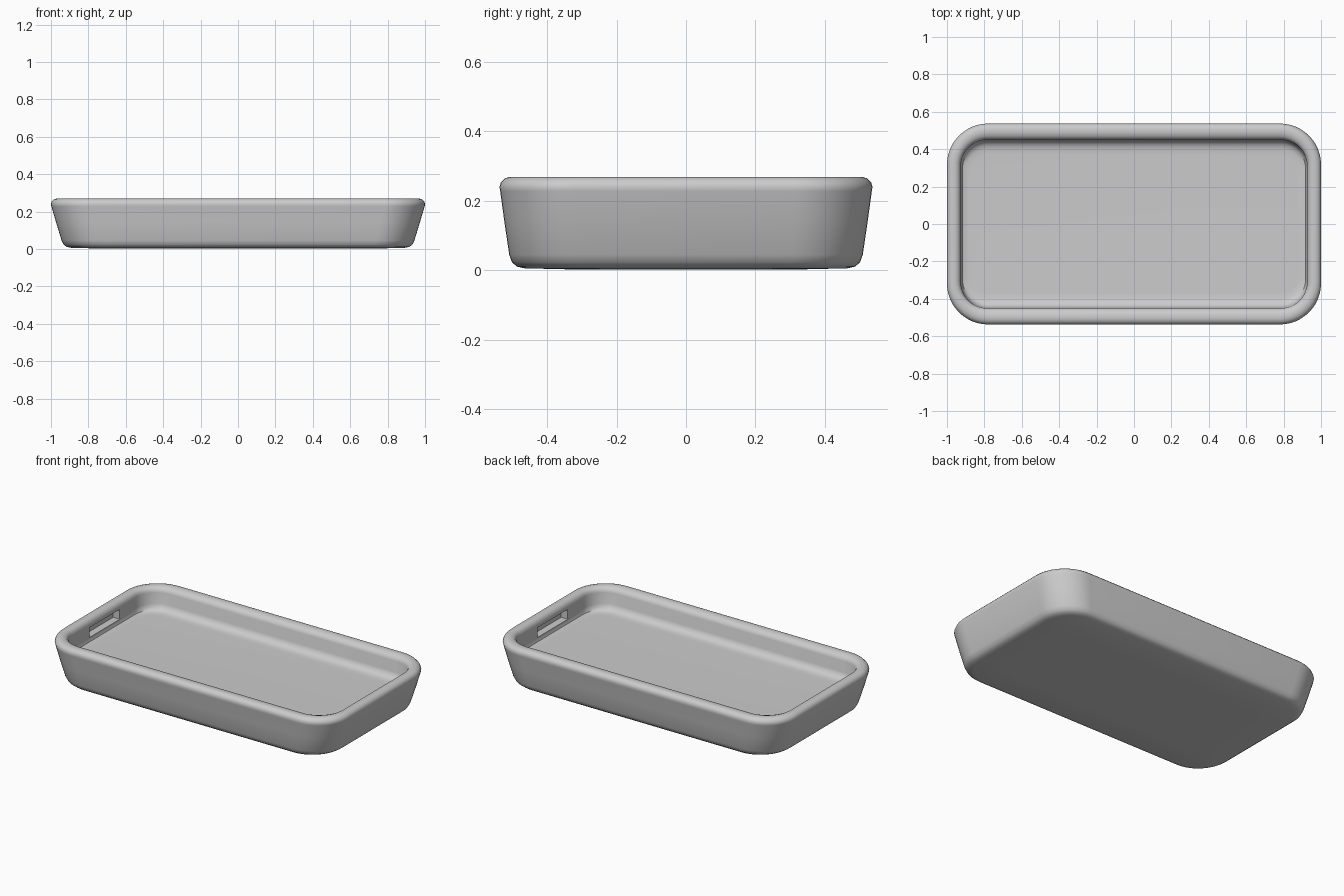
import bpy, bmesh, math

if "Cube" in bpy.data.objects:
    bpy.data.objects.remove(bpy.data.objects["Cube"])

CORNER = 12  # segments per rounded corner


def rounded_ring(bm, hx, hy, r, z):
    """Rounded rectangle loop of half size hx, hy and corner radius r."""
    verts = []
    for i, (sx, sy) in enumerate([(1, 1), (-1, 1), (-1, -1), (1, -1)]):
        for k in range(CORNER + 1):
            a = math.pi / 2 * (i + k / CORNER)
            verts.append(bm.verts.new((sx * (hx - r) + r * math.cos(a),
                                       sy * (hy - r) + r * math.sin(a), z)))
    return verts


def loft(name, sections):
    bm = bmesh.new()
    rings = [rounded_ring(bm, *s) for s in sections]
    for a, b in zip(rings, rings[1:]):
        n = len(a)
        for i in range(n):
            j = (i + 1) % n
            bm.faces.new((a[i], a[j], b[j], b[i]))
    bm.faces.new(rings[0][::-1])
    bm.faces.new(rings[-1])
    bmesh.ops.recalc_face_normals(bm, faces=bm.faces)
    me = bpy.data.meshes.new(name)
    bm.to_mesh(me)
    bm.free()
    ob = bpy.data.objects.new(name, me)
    bpy.context.collection.objects.link(ob)
    return ob


# Tray: underside, flared outer wall, rounded rim, inner wall, floor
tray = loft("tray", [
    (0.72, 0.30, 0.12, 0.002),
    (0.89, 0.465, 0.17, 0.006),
    (0.915, 0.487, 0.19, 0.011),
    (0.932, 0.501, 0.20, 0.023),
    (0.943, 0.509, 0.205, 0.045),
    (0.972, 0.523, 0.212, 0.140),
    (0.998, 0.535, 0.22, 0.228),
    (1.000, 0.537, 0.22, 0.240),
    (0.996, 0.533, 0.22, 0.254),
    (0.985, 0.522, 0.21, 0.265),
    (0.970, 0.507, 0.20, 0.269),
    (0.955, 0.490, 0.18, 0.269),
    (0.941, 0.470, 0.165, 0.264),
    (0.931, 0.457, 0.15, 0.253),
    (0.926, 0.450, 0.14, 0.238),
    (0.925, 0.447, 0.14, 0.170),
    (0.923, 0.438, 0.14, 0.150),
    (0.918, 0.423, 0.13, 0.137),
    (0.905, 0.400, 0.12, 0.131),
    (0.88, 0.37, 0.10, 0.130),
])

# Grip pockets cut into the inside of both end walls
for side in (-1, 1):
    bpy.ops.mesh.primitive_cube_add(size=1, location=(side * 0.93, 0, 0.19))
    cutter = bpy.context.object
    cutter.name = "pocket_cutter"
    cutter.scale = (0.08, 0.30, 0.06)
    cutter.hide_render = True
    mod = tray.modifiers.new("pocket", 'BOOLEAN')
    mod.operation = 'DIFFERENCE'
    mod.solver = 'EXACT'
    mod.object = cutter
    bpy.context.view_layer.objects.active = tray
    bpy.ops.object.modifier_apply(modifier=mod.name)
    bpy.data.objects.remove(cutter)

# Smooth shading with crisp pocket edges
bpy.ops.object.select_all(action='DESELECT')
tray.select_set(True)
bpy.context.view_layer.objects.active = tray
bpy.ops.object.shade_smooth_by_angle(angle=math.radians(40))
